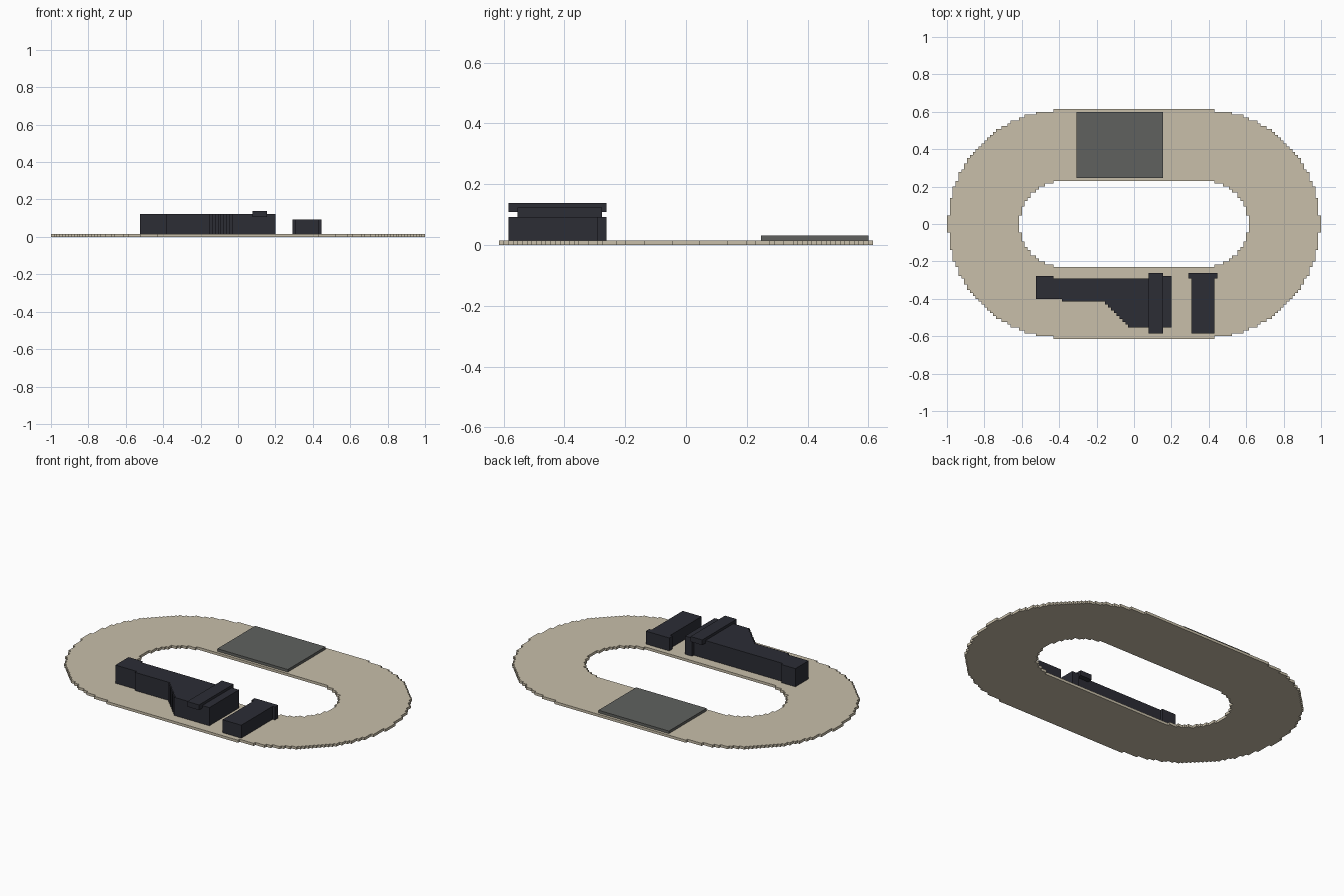
import bpy, bmesh, math

if "Cube" in bpy.data.objects:
    bpy.data.objects.remove(bpy.data.objects["Cube"])

S = 1 / 65          # one grid cell; the whole model is laid out on this grid


def material(name, rgb):
    m = bpy.data.materials.new(name)
    m.diffuse_color = (*rgb, 1)
    m.use_nodes = True
    m.node_tree.nodes["Principled BSDF"].inputs["Base Color"].default_value = m.diffuse_color
    return m


TAN = material("sand_tan", (0.58, 0.52, 0.40))
GREY = material("slate_grey", (0.115, 0.12, 0.113))
DARK = material("dark_navy", (0.025, 0.026, 0.036))


def extrude_outlines(name, loops, z0, z1, mat):
    """Fill flat outlines (later loops are holes) and raise them to a slab."""
    bm = bmesh.new()
    edges = []
    for loop in loops:
        vs = [bm.verts.new((x * S, y * S, z0 * S)) for x, y in loop]
        edges += [bm.edges.new((a, b)) for a, b in zip(vs, vs[1:] + vs[:1])]
    bmesh.ops.triangle_fill(bm, edges=edges, use_beauty=True, use_dissolve=False,
                            normal=(0, 0, 1))
    res = bmesh.ops.extrude_face_region(bm, geom=bm.faces[:], use_keep_orig=True)
    top = [g for g in res["geom"] if isinstance(g, bmesh.types.BMVert)]
    bmesh.ops.translate(bm, verts=top, vec=(0, 0, (z1 - z0) * S))
    bmesh.ops.recalc_face_normals(bm, faces=bm.faces[:])
    me = bpy.data.meshes.new(name)
    bm.to_mesh(me)
    bm.free()
    me.materials.append(mat)
    ob = bpy.data.objects.new(name, me)
    bpy.context.collection.objects.link(ob)
    return ob


def box(name, x0, x1, y0, y1, z0, z1, mat):
    loop = [(x0, y0), (x1, y0), (x1, y1), (x0, y1)]
    return extrude_outlines(name, [loop], z0, z1, mat)


def stepped_stadium(half_straight, rows, radius):
    """Stair-stepped outline of a rectangle with round ends."""
    right = []
    for r in range(-rows, rows):
        w = half_straight + math.floor(math.sqrt(radius ** 2 - (r + 0.5) ** 2) + 0.5)
        if right and right[-1][0] == w:
            right[-1] = (w, r + 1)          # lengthen the current step
        else:
            right += [(w, r), (w, r + 1)]
    return right + [(-x, y) for x, y in reversed(right)]


# oval track with a matching hole
extrude_outlines("oval_track", [stepped_stadium(25, 40, 39.6),
                                stepped_stadium(25, 15, 14.85)], 0, 1, TAN)

# flat pad on the back straight
box("back_pad", -20, 10, 16, 39, 1, 2, GREY)

# long building with a stair-stepped diagonal front
steps = []
for i in range(8):
    steps += [(-10 + i, -27 - i - (i > 0)), (-10 + i, -28 - i)]
outline = [(-34, -18), (-34, -26), (-25, -26), (-25, -27), (-10, -27)]
for i in range(8):
    outline += [(-10 + i, -28 - i), (-9 + i, -28 - i)]
outline += [(-2, -36), (13, -36), (13, -18), (10, -18), (10, -19),
            (-28, -19), (-28, -18)]
extrude_outlines("main_building", [outline], 1, 8, DARK)

# raised beam across the roof
box("roof_beam", 5, 10, -38, -17, 7, 9, DARK)

# separate low building, T-shaped in plan
t_shape = [(20, -38), (28, -38), (28, -19), (29, -19), (29, -17),
           (19, -17), (19, -19), (20, -19)]
extrude_outlines("side_building", [t_shape], 1, 6, DARK)
